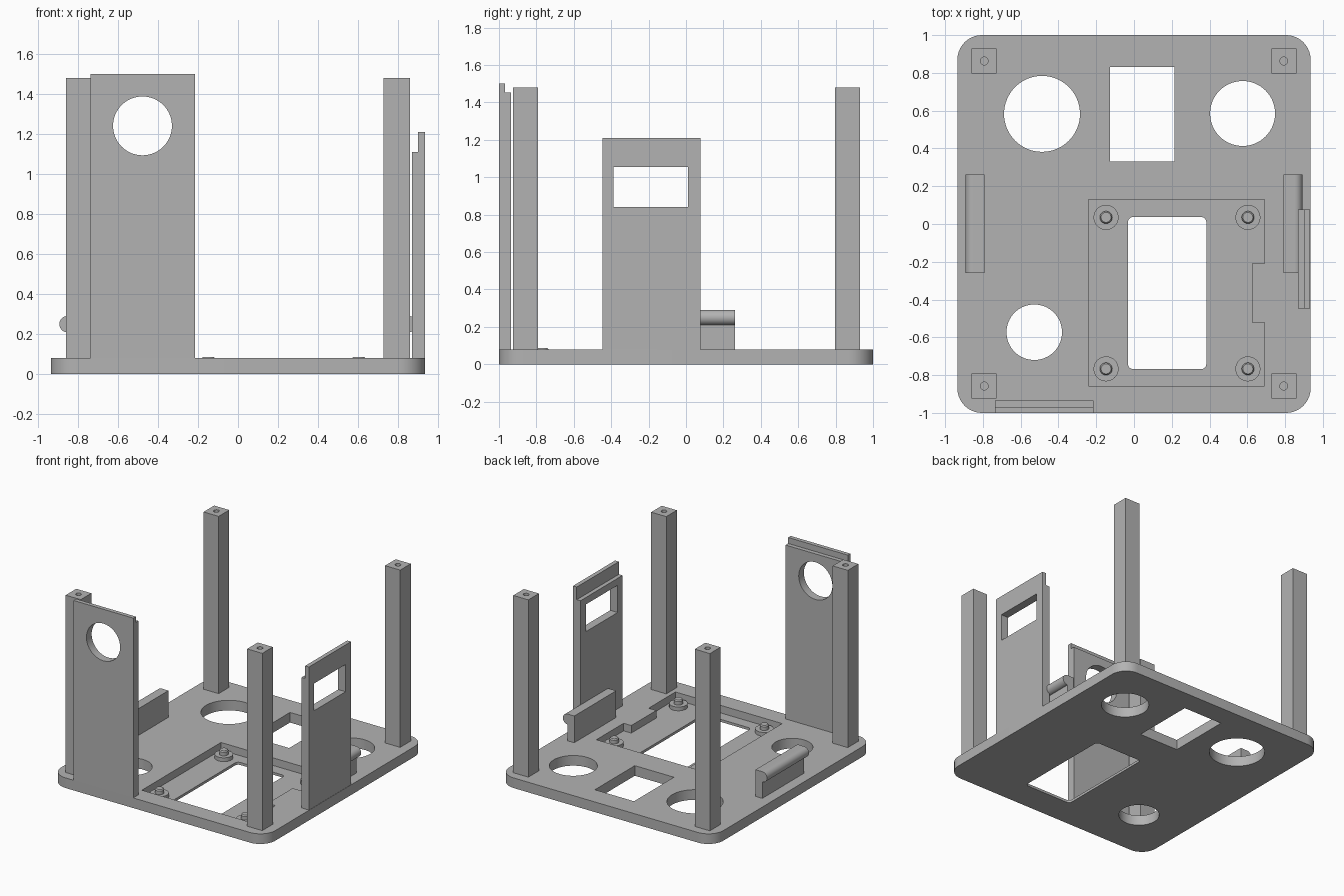
import bpy, bmesh, math
from mathutils import Vector

if "Cube" in bpy.data.objects:
    bpy.data.objects.remove(bpy.data.objects["Cube"])

grey = bpy.data.materials.new("mid_grey")
grey.diffuse_color = (0.45, 0.45, 0.45, 1)
grey.use_nodes = True
grey.node_tree.nodes["Principled BSDF"].inputs["Base Color"].default_value = grey.diffuse_color

# Maps a profile point (a, b) and a depth d to space, by extrusion axis
AXES = {"x": lambda a, b, d: Vector((d, a, b)),
        "y": lambda a, b, d: Vector((a, d, b)),
        "z": lambda a, b, d: Vector((a, b, d))}


def prism(name, outline, lo, hi, axis="z"):
    """Extrude a closed 2D outline from lo to hi along an axis."""
    bm = bmesh.new()
    place = AXES[axis]
    face = bm.faces.new([bm.verts.new(place(a, b, lo)) for a, b in outline])
    ext = bmesh.ops.extrude_face_region(bm, geom=[face])
    moved = [g for g in ext["geom"] if isinstance(g, bmesh.types.BMVert)]
    bmesh.ops.translate(bm, verts=moved, vec=place(0, 0, hi - lo))
    bmesh.ops.recalc_face_normals(bm, faces=bm.faces)
    mesh = bpy.data.meshes.new(name)
    bm.to_mesh(mesh)
    bm.free()
    mesh.materials.append(grey)
    obj = bpy.data.objects.new(name, mesh)
    bpy.context.collection.objects.link(obj)
    return obj


def rect(a0, a1, b0, b1):
    return [(a0, b0), (a1, b0), (a1, b1), (a0, b1)]


def arc(ca, cb, r, start, end, n):
    return [(ca + r * math.cos(math.radians(start + (end - start) * i / n)),
             cb + r * math.sin(math.radians(start + (end - start) * i / n)))
            for i in range(n + 1)]


def circle(ca, cb, r, n=64):
    return arc(ca, cb, r, 0, 360, n)[:-1]


def round_rect(a0, a1, b0, b1, r, n=10):
    corners = [(a1 - r, b1 - r), (a0 + r, b1 - r), (a0 + r, b0 + r), (a1 - r, b0 + r)]
    return [p for i, (a, b) in enumerate(corners)
            for p in arc(a, b, r, 90 * i, 90 * i + 90, n)]


def activate(obj):
    bpy.ops.object.select_all(action="DESELECT")
    obj.select_set(True)
    bpy.context.view_layer.objects.active = obj


def cut(obj, outline, lo, hi, axis="z"):
    cutter = prism("cutter", outline, lo, hi, axis)
    mod = obj.modifiers.new("cut", "BOOLEAN")
    mod.operation, mod.solver, mod.object = "DIFFERENCE", "EXACT", cutter
    activate(obj)
    bpy.ops.object.modifier_apply(modifier=mod.name)
    bpy.data.objects.remove(cutter)


def smooth(obj):
    activate(obj)
    bpy.ops.object.shade_smooth_by_angle(angle=math.radians(30))


TOP, FLOOR = 0.08, 0.02

# Base plate with a stepped board recess and through openings
base = prism("base_plate", round_rect(-0.935, 0.935, -1, 1, 0.13), 0, TOP)
cut(base, [(-0.24, -0.857), (0.692, -0.857), (0.692, -0.522), (0.625, -0.522),
           (0.625, -0.21), (0.692, -0.21), (0.692, 0.13), (-0.24, 0.13)], FLOOR, 0.2)
for hole in (round_rect(-0.032, 0.383, -0.768, 0.037, 0.027, 6),
             rect(-0.127, 0.215, 0.332, 0.83),
             circle(-0.487, 0.583, 0.201),
             circle(0.575, 0.585, 0.172),
             circle(-0.528, -0.573, 0.147)):
    cut(base, hole, -0.1, 0.2)
smooth(base)

# Board standoffs with chamfered locating pegs
for x in (-0.148, 0.603):
    for y in (-0.767, 0.035):
        smooth(prism("standoff", circle(x, y, 0.066, 40), FLOOR, 0.05))
        peg = prism("standoff_peg", circle(x, y, 0.033, 32), 0.05, 0.087)
        for v in peg.data.vertices:
            if v.co.z > 0.08:
                v.co.x = x + (v.co.x - x) * 0.8
                v.co.y = y + (v.co.y - y) * 0.8
        # straight shank under the chamfer
        for v in peg.data.vertices:
            if v.co.z < 0.06:
                v.co.z = 0.078
        smooth(prism("standoff_shank", circle(x, y, 0.033, 32), 0.05, 0.078))
        smooth(peg)

# Corner posts with a screw hole in the top
for x in (-0.793, 0.793):
    for y in (-0.858, 0.863):
        post = prism("corner_post", rect(x - 0.066, x + 0.066, y - 0.066, y + 0.066), TOP, 1.48)
        cut(post, circle(x, y, 0.021, 24), 1.28, 1.6)
        smooth(post)

# Front panel: stepped top edge and a round opening
front = prism("front_panel", [(-1, TOP), (-0.935, TOP), (-0.935, 1.453),
                              (-0.968, 1.453), (-0.968, 1.5), (-1, 1.5)], -0.737, -0.215, "x")
cut(front, circle(-0.477, 1.24, 0.147), -1.2, -0.8, "y")
smooth(front)

# Side panel: stepped top edge and a rectangular window
side = prism("side_panel", [(0.868, TOP), (0.933, TOP), (0.933, 1.21),
                            (0.9, 1.21), (0.9, 1.11), (0.868, 1.11)], -0.447, 0.078, "y")
cut(side, rect(-0.387, 0.01, 0.84, 1.055), 0.7, 1.1, "x")

# Snap clips with a rounded outward bead
for s, name in ((-1, "left_clip"), (1, "right_clip")):
    bead = arc(0.851, 0.25, 0.041, -90, 90, 20)
    profile = [(0.792, TOP), (0.851, TOP)] + bead + [(0.792, 0.291)]
    smooth(prism(name, [(s * a, b) for a, b in profile], -0.26, 0.263, "y"))
